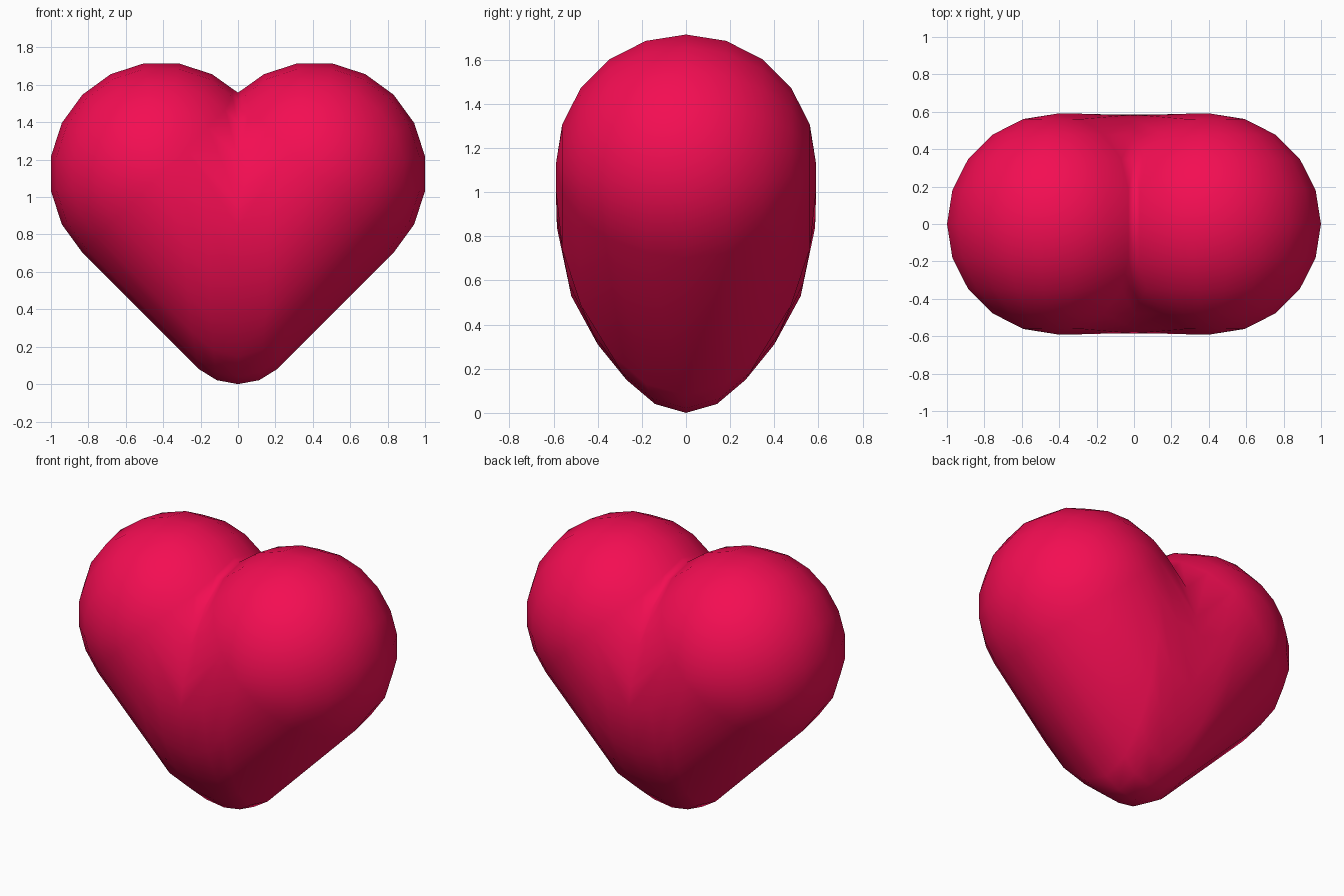
import bpy, bmesh
from math import sin, cos, radians, sqrt

if "Cube" in bpy.data.objects:
    bpy.data.objects.remove(bpy.data.objects["Cube"])

CX, CZ = 0.41, 1.125      # centre of one lobe
R, RY = 0.597, 0.59       # lobe radius in the xz plane and along y
AXIS = CZ - CX            # height where the 45 degree lobe axis meets x = 0

# Rounded keel at x = 0 (y, z), from the bottom tip to the front ridge
KEEL = [(0, 0), (0.14, 0.04), (0.27, 0.15), (0.40, 0.31), (0.52, 0.53), (0.585, 0.84)]

bm = bmesh.new()


def lower_points(k):
    """Keel, in-between and tangent vertex of the rounded lower edge."""
    lat = radians(18 * k)
    ty, tz = RY * cos(lat), R * sqrt(2) * sin(lat)
    along = tz / sqrt(2 * (ty * ty + tz * tz))
    t = 0.21 / sqrt(1 - along * along)
    y, z = RY * sin(lat), AXIS - R * sqrt(2) * cos(lat) + t
    my, mz = KEEL[k]
    q = (0.54 * t, my + 0.26 * (y - my), mz + 0.26 * (z - mz))
    return [(0, my, mz), q, (t, y, z)]


# Quarter heart: one outline per latitude, from keel around the lobe to the notch
rows = []
for k in range(5):
    lat = radians(18 * k)
    r, y = R * cos(lat), RY * sin(lat)
    pts = lower_points(k)
    for i in range(11):
        a = radians(-45 + 18 * i)
        pts.append((CX + r * cos(a), y, CZ + r * sin(a)))
    notch = AXIS + R * sqrt(2) * cos(lat)
    if pts[-1][0] < 0.03:
        pts[-1] = (0.03, y, notch + 0.02)
    pts.append((0, y, notch))
    rows.append([bm.verts.new(p) for p in pts])

for a, b in zip(rows, rows[1:]):
    for i in range(len(a) - 1):
        bm.faces.new((a[i], a[i + 1], b[i + 1], b[i]))

# Cap up to the ridge and the lobe pole
m, q, t = [bm.verts.new(p) for p in lower_points(5)]
pole = bm.verts.new((CX, RY, CZ))
top = rows[-1]
bm.faces.new((top[0], top[1], q, m))
bm.faces.new((top[1], top[2], t, q))
bm.faces.new((top[2], top[3], pole, t))
for i in range(3, 13):
    bm.faces.new((top[i], top[i + 1], pole))
bm.faces.new((top[13], t, pole))
bm.faces.new((top[13], q, t))
bm.faces.new((top[13], top[14], m, q))

# Mirror the quarter across x and y, then weld the seams
for axis in (0, 1):
    geom = bmesh.ops.duplicate(bm, geom=bm.verts[:] + bm.edges[:] + bm.faces[:])["geom"]
    for v in geom:
        if isinstance(v, bmesh.types.BMVert):
            v.co[axis] *= -1
    bmesh.ops.remove_doubles(bm, verts=bm.verts[:], dist=0.0005)
bmesh.ops.recalc_face_normals(bm, faces=bm.faces[:])
for f in bm.faces:
    f.smooth = True

mesh = bpy.data.meshes.new("heart")
bm.to_mesh(mesh)
bm.free()
heart = bpy.data.objects.new("heart", mesh)
bpy.context.collection.objects.link(heart)

# Red material
red = bpy.data.materials.new("red")
red.diffuse_color = (0.9, 0.004, 0.085, 1)
red.use_nodes = True
red.node_tree.nodes["Principled BSDF"].inputs["Base Color"].default_value = red.diffuse_color
mesh.materials.append(red)
